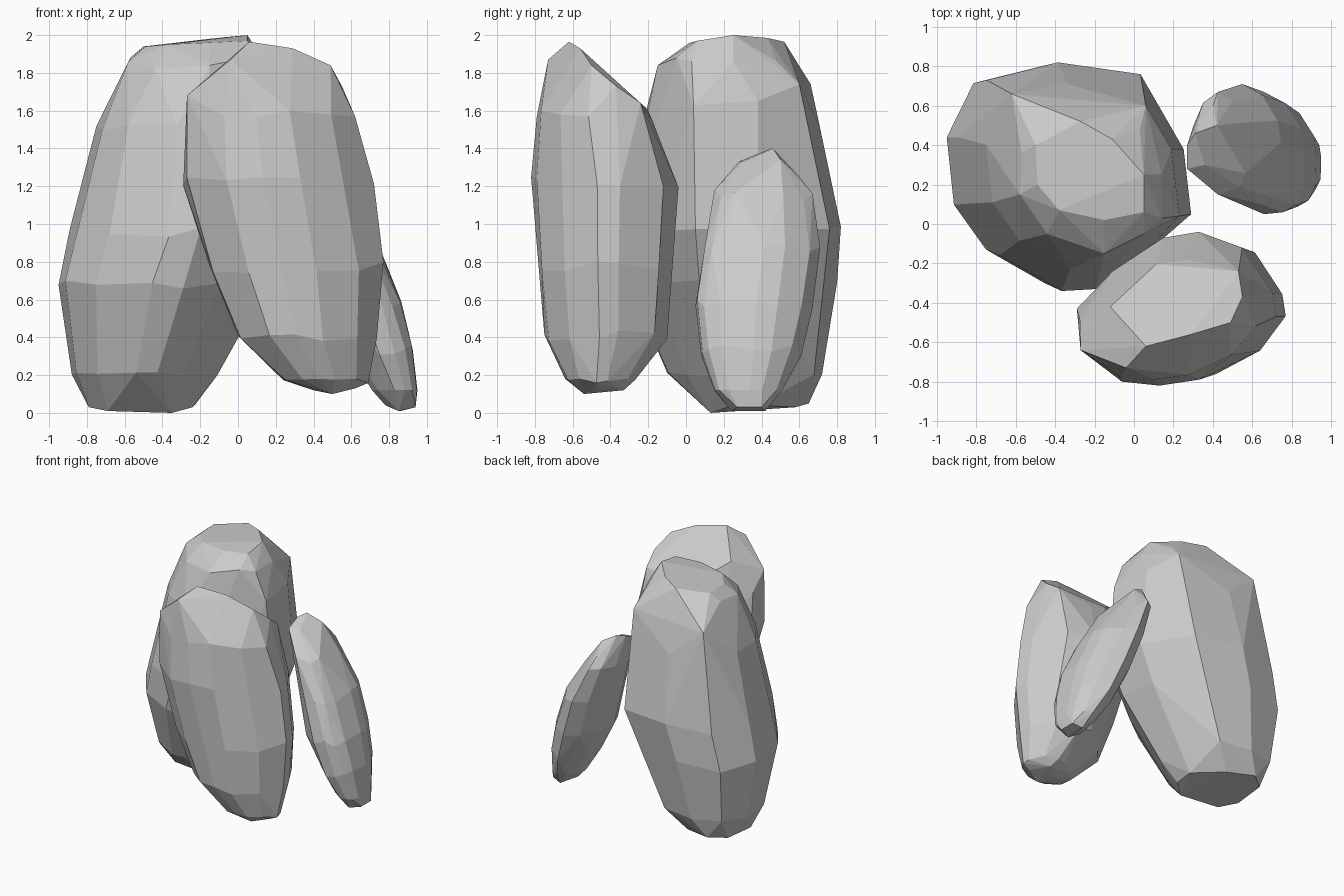
import bpy, bmesh, math, random


def boulder(name, outline, rings, ends, wobble, seed):
    """Faceted stone: one plan outline fitted to stacked ring bounds, closed by a
    few end points, then hulled. Each ring is (z, x_min, x_max, y_min, y_max)."""
    rng = random.Random(seed)
    xs, ys = zip(*outline)
    x0, xw = min(xs), max(xs) - min(xs)
    y0, yw = min(ys), max(ys) - min(ys)
    bm = bmesh.new()
    for z, xa, xb, ya, yb in rings:
        # rings near the ground stay level
        amount = wobble if z > 0.3 else wobble * 0.4 if z > 0.15 else 0
        for x, y in outline:
            u, v = (x - x0) / xw, (y - y0) / yw
            bm.verts.new((xa + u * (xb - xa), ya + v * (yb - ya),
                          z + rng.uniform(-amount, amount)))
    for p in ends:
        bm.verts.new(p)
    bmesh.ops.convex_hull(bm, input=bm.verts[:])
    loose = [v for v in bm.verts if not v.link_faces]
    bmesh.ops.delete(bm, geom=loose, context='VERTS')
    # merge tiny details and nearly flat neighbours into broad facets
    bmesh.ops.remove_doubles(bm, verts=bm.verts[:], dist=0.03)
    bmesh.ops.dissolve_limit(bm, angle_limit=math.radians(5),
                             verts=bm.verts[:], edges=bm.edges[:])
    bmesh.ops.recalc_face_normals(bm, faces=bm.faces[:])
    mesh = bpy.data.meshes.new(name)
    bm.to_mesh(mesh)
    bm.free()
    obj = bpy.data.objects.new(name, mesh)
    bpy.context.collection.objects.link(obj)
    return obj


# Large standing stone at the back left
boulder("large_stone",
        [(-.95, .44), (-.91, .08), (-.73, -.16), (-.40, -.34), (-.22, -.33), (0, -.19),
         (.29, .05), (.25, .38), (.02, .76), (-.42, .82), (-.80, .73)],
        [(0.21, -.88, -.11, -.10, .72),
         (0.68, -.95, .17, -.30, .80),
         (0.96, -.89, .29, -.34, .82),
         (1.50, -.75, .21, -.23, .71)],
        # base
        [(-.79, .28, .03), (-.77, .55, .04), (-.65, .65, .05), (-.42, .58, .03),
         (-.23, .38, .04), (-.24, .22, .03), (-.35, .13, 0), (-.69, .16, .01),
         # shoulder
         (.23, .04, 1.63), (.19, .38, 1.65), (.14, .03, 1.86), (.14, .25, 1.86),
         (.03, .48, 1.86), (.06, .60, 1.74), (-.62, .66, 1.74), (-.50, .50, 1.88),
         (-.57, .36, 1.88), (-.58, .15, 1.86), (-.44, -.05, 1.82), (-.15, -.15, 1.84),
         (.05, -.05, 1.88),
         # top
         (-.50, .40, 1.94), (-.49, .20, 1.94), (-.38, .07, 1.95), (-.15, .02, 1.96),
         (.05, .06, 1.97), (.05, .25, 2.0), (-.11, .43, 1.985), (-.27, .52, 1.965)],
        0.03, 3)

# Wide stone leaning at the front
boulder("front_stone",
        [(-.29, -.43), (-.27, -.64), (-.05, -.80), (.15, -.82), (.36, -.79), (.62, -.66),
         (.77, -.47), (.75, -.35), (.59, -.12), (.36, -.04), (.17, -.07), (-.10, -.24)],
        [(0.17, .24, .69, -.64, -.27),
         (0.41, .00, .735, -.75, -.10),
         (0.77, -.15, .77, -.79, -.07),
         (1.22, -.29, .72, -.82, -.04),
         (1.58, -.275, .62, -.79, -.18)],
        # base
        [(.40, -.45, .12), (.50, -.54, .10), (.62, -.48, .13), (.55, -.33, .12),
         # top
         (.06, -.62, 1.965), (.29, -.56, 1.93), (.49, -.50, 1.84), (.55, -.37, 1.73),
         (.53, -.24, 1.64), (-.12, -.42, 1.79), (-.27, -.64, 1.68), (-.04, -.73, 1.87)],
        0.03, 5)

# Small flat stone propped against the right side
boulder("small_leaning_stone",
        [(.26, .30), (.35, .17), (.60, .05), (.76, .06), (.87, .10), (.94, .19),
         (.95, .40), (.92, .52), (.78, .66), (.60, .72), (.42, .65), (.30, .50)],
        [(0.12, .71, .95, .15, .51),
         (0.33, .58, .925, .08, .61),
         (0.58, .46, .865, .05, .67),
         (0.87, .36, .745, .09, .71),
         (1.15, .285, .57, .15, .67)],
        # base
        [(.78, .30, .04), (.85, .24, .01), (.94, .27, .03), (.94, .40, .03), (.86, .42, .01),
         # top
         (.27, .28, 1.33), (.36, .30, 1.33), (.42, .50, 1.34), (.31, .46, 1.40),
         (.27, .40, 1.38), (.40, .60, 1.25)],
        0.03, 7)
